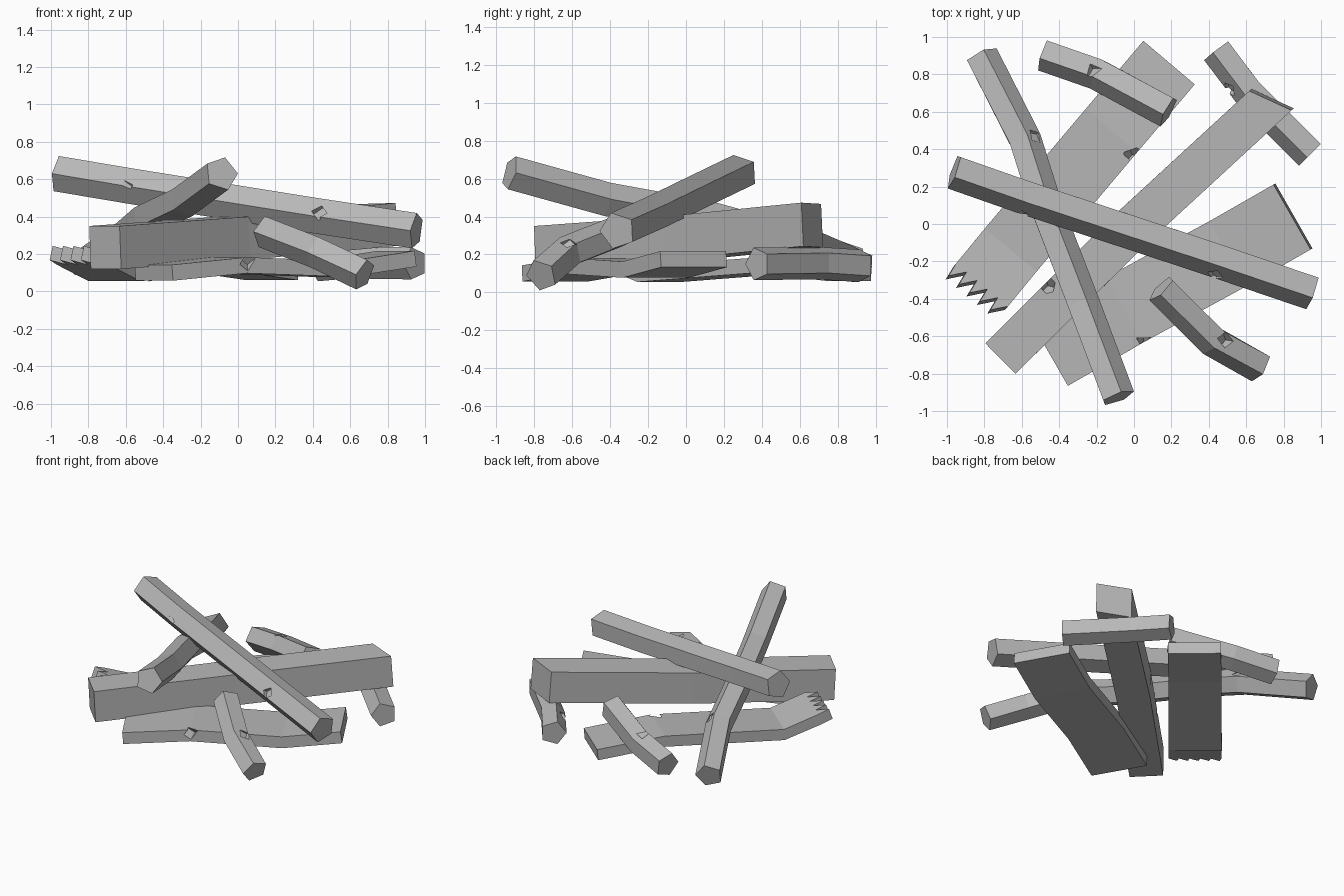
import bpy, bmesh
from math import cos, sin, radians
from mathutils import Vector, Matrix

cube = bpy.data.objects.get("Cube")
if cube:
    bpy.data.objects.remove(cube, do_unlink=True)

grey = bpy.data.materials.new("weathered_grey")
grey.use_nodes = True
colour = (0.48, 0.48, 0.48, 1)
grey.diffuse_color = colour
bsdf = next(n for n in grey.node_tree.nodes if n.type == 'BSDF_PRINCIPLED')
bsdf.inputs["Base Color"].default_value = colour


def make_object(name, bm):
    bmesh.ops.recalc_face_normals(bm, faces=bm.faces)
    mesh = bpy.data.meshes.new(name)
    bm.to_mesh(mesh)
    bm.free()
    mesh.materials.append(grey)
    obj = bpy.data.objects.new(name, mesh)
    bpy.context.collection.objects.link(obj)
    return obj


def frame(path, i):
    """Tangent, sideways and upward directions at a path point."""
    t = (path[min(i + 1, len(path) - 1)] - path[max(i - 1, 0)]).normalized()
    side = t.cross(Vector((0, 0, 1))).normalized()
    return t, side, side.cross(t)


def sweep(name, points, section, skew=0):
    """Sweep a cross-section along a path; skew slants the cut at the far end."""
    path = [Vector(p) for p in points]
    bm = bmesh.new()
    rings = []
    for i, p in enumerate(path):
        t, side, up = frame(path, i)
        slant = skew if i == len(path) - 1 else 0
        rings.append([bm.verts.new(p + side * u + up * v + t * u * slant)
                      for u, v in section])
    n = len(section)
    for a, b in zip(rings, rings[1:]):
        for k in range(n):
            bm.faces.new((a[k], a[(k + 1) % n], b[(k + 1) % n], b[k]))
    bm.faces.new(rings[0])
    bm.faces.new(rings[-1])
    return make_object(name, bm)


def log(name, points, radius):
    section = [(radius * (cos(radians(72 * k)) - 0.095),
                radius * sin(radians(72 * k))) for k in range(5)]
    return sweep(name, points, section)


def plank(name, points, width, height, skew=0):
    w, h = width / 2, height / 2
    return sweep(name, points, [(-w, -h), (w, -h), (w, h), (-w, h)], skew)


def splinters(name, points, width, height, count):
    """Row of torn teeth on the far end of a plank."""
    path = [Vector(p) for p in points]
    t, side, up = frame(path, len(path) - 1)
    step = width / count
    bm = bmesh.new()
    for k in range(count):
        left = -width / 2 + k * step
        outline = ((left, 0), (left + step, 0), (left + step * 0.85, 0.08))
        low, high = [[bm.verts.new(path[-1] + side * u + t * d + up * h)
                      for u, d in outline] for h in (-height / 2, height / 2)]
        bm.faces.new(low)
        bm.faces.new(high)
        for j in range(3):
            m = (j + 1) % 3
            bm.faces.new((low[j], low[m], high[m], high[j]))
    return make_object(name, bm)


def notch(obj, centre, turn=0, size=0.06):
    """Cut a small sharp chip out of a piece with the corner of a cube."""
    bm = bmesh.new()
    bmesh.ops.create_cube(bm, size=size)
    tilt = Matrix.Rotation(radians(35), 4, 'Y') @ Matrix.Rotation(radians(45), 4, 'X')
    bmesh.ops.transform(bm, verts=bm.verts, matrix=Matrix.Translation(centre)
                        @ Matrix.Rotation(radians(turn), 4, 'Z') @ tilt)
    cutter = make_object("chip_cutter", bm)
    cutter.hide_render = True
    mod = obj.modifiers.new("chip", 'BOOLEAN')
    mod.operation = 'DIFFERENCE'
    mod.solver = 'EXACT'
    mod.object = cutter
    bpy.context.view_layer.objects.active = obj
    bpy.ops.object.modifier_apply(modifier=mod.name)
    bpy.data.objects.remove(cutter, do_unlink=True)


# Long logs lying across the top of the pile
top_log = log("top_log", [(-.965, .275, .63), (-.58, .14, .565),
                          (.42, -.19, .405), (.95, -.37, .325)], .1)
notch(top_log, (-.6, .03, .575), -20)
notch(top_log, (.43, -.28, .43), 60)

leaning_log = log("leaning_log", [(-.08, -.925, .63), (-.27, -.42, .49), (-.47, .1, .395),
                                  (-.58, .45, .3), (-.81, .9, .145)], .094)
notch(leaning_log, (-.52, .48, .35), 110)

# Squared beam through the middle
beam = plank("square_beam", [(-.71, -.715, .235), (-.02, -.03, .285), (.735, .665, .355)],
             .23, .23, skew=.42)
notch(beam, (-.46, -.33, .37), 45)

# Broad planks underneath, one with a torn end
broken_path = [(.185, .86, .1), (-.12, .5, .145), (-.66, -.14, .095), (-.82, -.335, .18)]
broken_plank = plank("broken_plank", broken_path, .36, .08)
notch(broken_plank, (-.01, .37, .17), 50)
splinters("broken_plank_teeth", broken_path, .36, .08, 5)

wide_plank = plank("wide_plank", [(-.45, -.69, .1), (-.05, -.46, .14),
                                  (.5, -.16, .12), (.85, .04, .175)], .4, .085)
notch(wide_plank, (.05, -.63, .16), 30)

# Short logs around the edge
front_log = log("front_short_log", [(.14, -.35, .32), (.42, -.63, .21), (.67, -.77, .09)], .09)
notch(front_log, (.49, -.62, .26), 50)

back_log = log("back_short_log", [(-.485, .9, .14), (-.2, .8, .19), (.18, .595, .28)], .092)
notch(back_log, (-.22, .83, .28), 60)

side_log = log("side_short_log", [(.44, .925, .14), (.61, .7, .155), (.94, .37, .15)], .09)
notch(side_log, (.51, .72, .17), 40)
